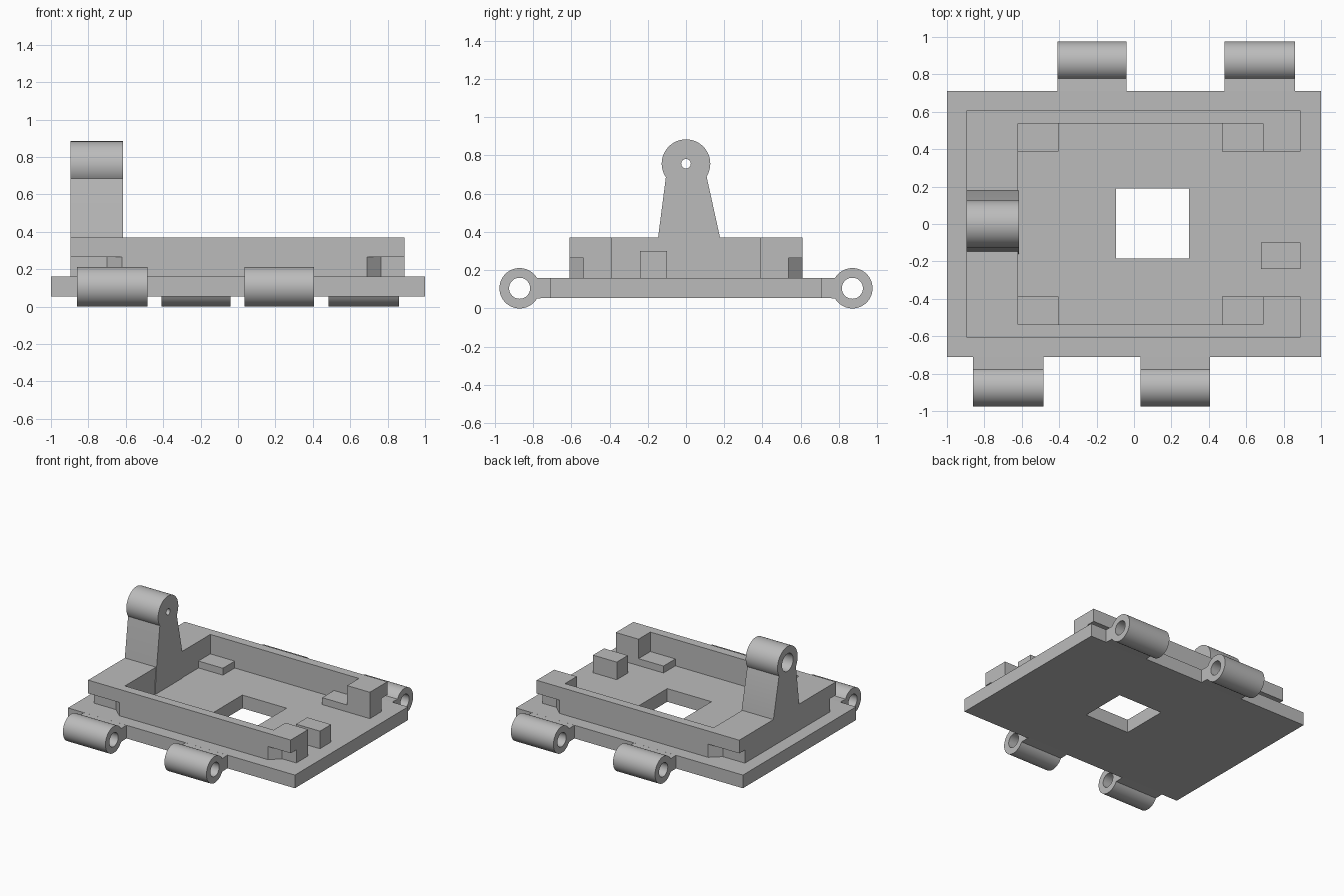
import bpy, bmesh, math

if "Cube" in bpy.data.objects:
    bpy.data.objects.remove(bpy.data.objects["Cube"])

grey = bpy.data.materials.new("plain grey")
grey.diffuse_color = (0.5, 0.5, 0.5, 1)
grey.use_nodes = True
grey.node_tree.nodes["Principled BSDF"].inputs["Base Color"].default_value = grey.diffuse_color


def prism(name, pts, axis, lo, hi):
    """Extrude a 2D outline along x (pts are y,z) or z (pts are x,y)."""
    bm = bmesh.new()
    place = (lambda p, d: (d, *p)) if axis == "x" else (lambda p, d: (*p, d))
    a = [bm.verts.new(place(p, lo)) for p in pts]
    b = [bm.verts.new(place(p, hi)) for p in pts]
    bm.faces.new(a)
    bm.faces.new(b)
    for i in range(len(pts)):
        j = (i + 1) % len(pts)
        bm.faces.new((a[i], a[j], b[j], b[i]))
    bmesh.ops.recalc_face_normals(bm, faces=bm.faces)
    mesh = bpy.data.meshes.new(name)
    bm.to_mesh(mesh)
    bm.free()
    mesh.materials.append(grey)
    ob = bpy.data.objects.new(name, mesh)
    bpy.context.collection.objects.link(ob)
    return ob


def box(name, x0, x1, y0, y1, z0, z1):
    return prism(name, [(x0, y0), (x1, y0), (x1, y1), (x0, y1)], "z", z0, z1)


def arc(cy, cz, r, a0, a1, n):
    return [(cy + r * math.cos(math.radians(a0 + (a1 - a0) * i / n)),
             cz + r * math.sin(math.radians(a0 + (a1 - a0) * i / n)))
            for i in range(n + 1)]


def activate(ob):
    bpy.ops.object.select_all(action="DESELECT")
    ob.select_set(True)
    bpy.context.view_layer.objects.active = ob


def cut(ob, cutter):
    mod = ob.modifiers.new("cut", "BOOLEAN")
    mod.operation = "DIFFERENCE"
    mod.solver = "EXACT"
    mod.object = cutter
    activate(ob)
    bpy.ops.object.modifier_apply(modifier=mod.name)
    bpy.data.objects.remove(cutter)


def bore(ob, cy, cz, r, lo, hi, n=40):
    cut(ob, prism("bore_cutter", arc(cy, cz, r, 0, 360 - 360 / n, n - 1), "x", lo, hi))


def smooth(ob):
    activate(ob)
    bpy.ops.object.shade_smooth_by_angle(angle=math.radians(30))


BOT, TOP, MID, RIM = 0.055, 0.16, 0.265, 0.37

# Base plate with square window
plate = box("base_plate", -1, 1, -0.712, 0.712, BOT, TOP)
cut(plate, box("window_cutter", -0.095, 0.295, -0.185, 0.19, -0.1, 0.3))

# Hinge knuckles with short necks, staggered front and back
for side, spans in ((-1, ((-0.86, -0.485), (0.035, 0.405))),
                    (1, ((-0.41, -0.04), (0.485, 0.86)))):
    for x0, x1 in spans:
        outline = [(0.70, TOP), (0.70, BOT)] + arc(0.87, 0.1055, 0.1055, -150, 150, 48)
        knuckle = prism("hinge_knuckle", [(side * y, z) for y, z in outline], "x", x0, x1)
        bore(knuckle, side * 0.87, 0.1055, 0.055, x0 - 0.1, x1 + 0.1)
        smooth(knuckle)

# Raised frame open on the right: full rim above, undercut corners below
XL, XI, XC, XR = -0.895, -0.62, 0.69, 0.89
YC, YI, YO = 0.388, 0.537, 0.608
inner = [(XI, YI), (XC, YI), (XC, YC), (XR, YC)]
rim = inner + [(XR, YO), (XL, YO)]
foot = inner + [(XR, YI), (0.765, YI), (XC, YO), (XI, YO), (-0.70, YI), (XL, YI)]


def mirrored(half):
    ins, out = half[:4], half[4:]
    flip = lambda pts: [(x, -y) for x, y in reversed(pts)]
    return ins + out + flip(out) + flip(ins)


prism("frame_foot", mirrored(foot), "z", TOP, MID)
prism("frame_rim", mirrored(rim), "z", MID, RIM)

# Low corner ledges and the small stop block
for y0, y1 in ((YC, YI), (-YI, -YC)):
    box("corner_ledge", XI, -0.405, y0, y1, TOP, 0.215)
    box("corner_ledge", 0.47, XC, y0, y1, TOP, 0.215)
box("stop_block", 0.68, XR, -0.24, -0.10, TOP, 0.30)

# Tapered pivot tower with stepped bore
outline = ([(-0.16, TOP), (0.178, TOP), (0.178, RIM)]
           + arc(0, 0.757, 0.127, -32, 214, 48) + [(-0.155, 0.30)])
tower = prism("pivot_tower", outline, "x", XL, -0.615)
bore(tower, 0, 0.757, 0.025, -1.1, -0.5, 24)
bore(tower, 0, 0.757, 0.07, -1.1, -0.69)
smooth(tower)
